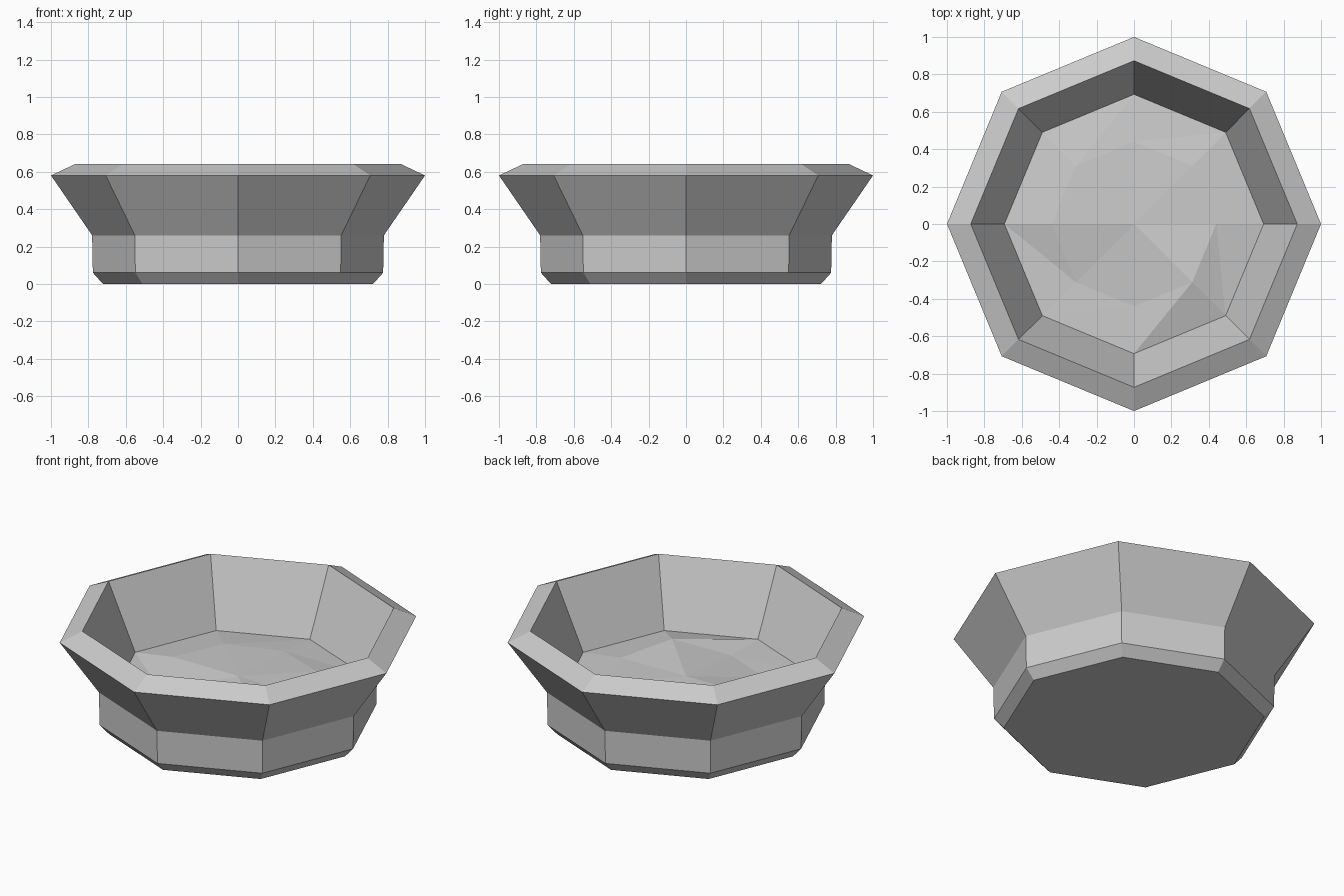
import bpy
import bmesh
from math import cos, sin, pi

cube = bpy.data.objects.get("Cube")
if cube:
    bpy.data.objects.remove(cube, do_unlink=True)

SIDES = 8

stone = bpy.data.materials.new("grey stone")
stone.use_nodes = True
colour = (0.6, 0.6, 0.6, 1)
stone.diffuse_color = colour
stone.node_tree.nodes["Principled BSDF"].inputs["Base Color"].default_value = colour


def ring(bm, radius, heights):
    """Octagonal ring of vertices with a corner on each axis."""
    return [bm.verts.new((radius * cos(2 * pi * i / SIDES),
                          radius * sin(2 * pi * i / SIDES), z))
            for i, z in enumerate(heights)]


def bridge(bm, a, b):
    for i in range(SIDES):
        j = (i + 1) % SIDES
        bm.faces.new((a[i], a[j], b[j], b[i]))


def finish(bm, name):
    mesh = bpy.data.meshes.new(name)
    bm.to_mesh(mesh)
    bm.free()
    mesh.materials.append(stone)
    obj = bpy.data.objects.new(name, mesh)
    bpy.context.collection.objects.link(obj)
    return obj


# Bowl: base, upright foot, flared side, sloped rim and inner wall
FLOOR_R, FLOOR_Z = 0.693, 0.255
profile = [(0.722, 0), (0.776, 0.06), (0.78, 0.26), (1, 0.58),
           (0.873, 0.64), (FLOOR_R, FLOOR_Z)]
bm = bmesh.new()
rings = [ring(bm, r, [z] * SIDES) for r, z in profile]
for lower, upper in zip(rings, rings[1:]):
    bridge(bm, lower, upper)
bm.faces.new(rings[0][::-1])
finish(bm, "bowl")

# Uneven floor: flat border, an irregular middle ring and a centre point
bm = bmesh.new()
border = ring(bm, FLOOR_R, [FLOOR_Z] * SIDES)
middle = ring(bm, 0.44, [0.29, 0.29, 0.28, 0.29, 0.295, 0.25, 0.253, 0.32])
centre = bm.verts.new((0, 0, 0.296))
for i in range(SIDES):
    j = (i + 1) % SIDES
    bm.faces.new((border[i], border[j], middle[j]))
    bm.faces.new((border[i], middle[j], middle[i]))
    bm.faces.new((middle[i], middle[j], centre))
finish(bm, "bowl_floor")
